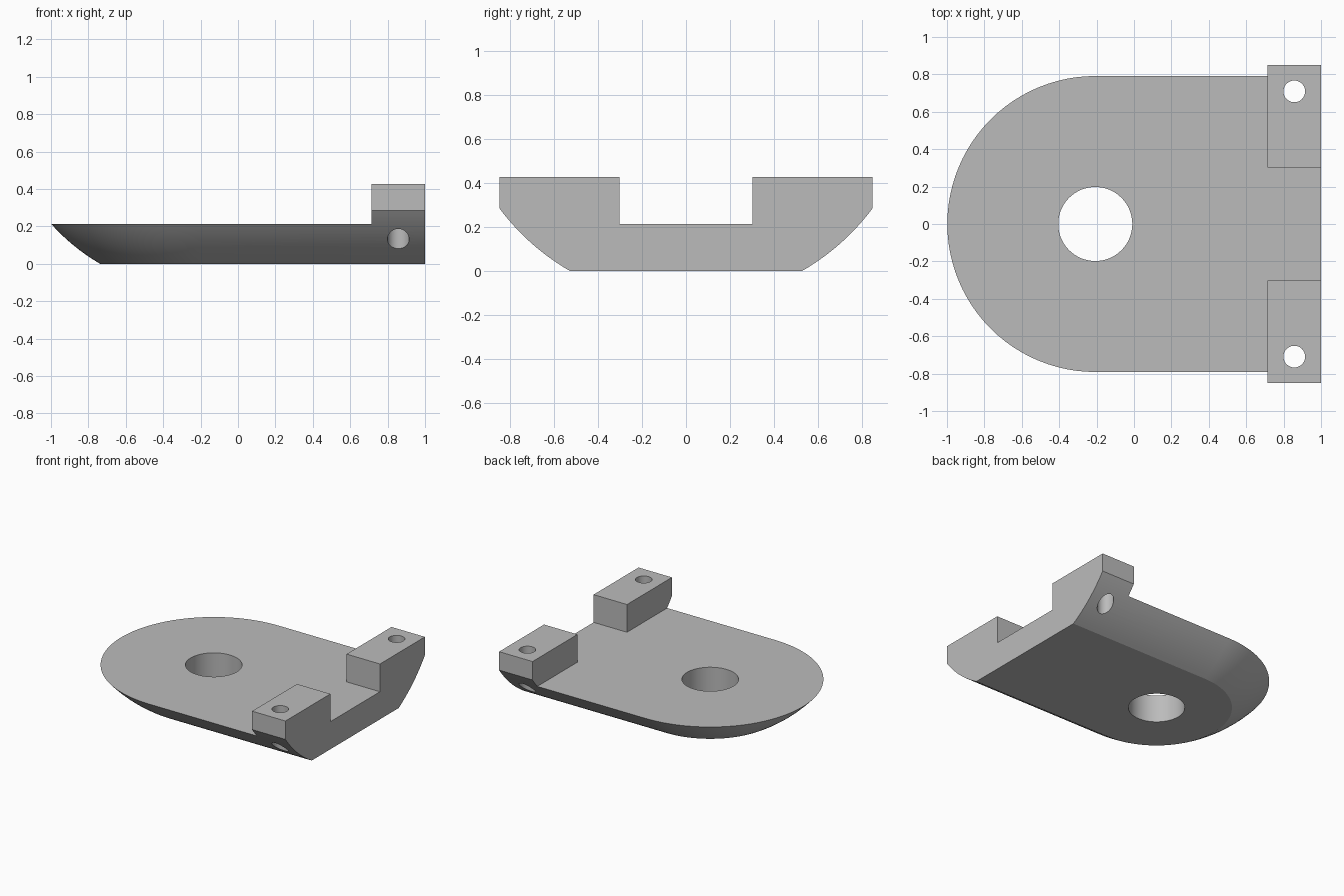
import bpy
import bmesh
from math import sin, cos, pi, sqrt, radians

cube = bpy.data.objects.get("Cube")
if cube:
    bpy.data.objects.remove(cube, do_unlink=True)

# Main dimensions
NOSE_X, END_X = -0.207, 1.0
FLOOR_Z, BULGE_Z, TOP_Z = 0.213, 0.285, 0.427
BALL_Z, BALL_R = 0.917, 1.059
LUG_X, LUG_Y = 0.715, 0.302

grey = bpy.data.materials.new("plain grey")
grey.use_nodes = True
colour = (0.5, 0.5, 0.5, 1)
grey.diffuse_color = colour
grey.node_tree.nodes["Principled BSDF"].inputs["Base Color"].default_value = colour


def hull_radius(z):
    z = min(z, BULGE_Z)
    return sqrt(BALL_R ** 2 - (BALL_Z - z) ** 2)


def make_hull(name, steps=48):
    """Stack U-shaped outlines that follow the rounded underside."""
    bm = bmesh.new()
    levels = [BULGE_Z * i / 16 for i in range(17)] + [TOP_Z]
    rings = []
    for z in levels:
        r = hull_radius(z)
        outline = [(END_X, r)]
        for i in range(steps + 1):
            a = pi / 2 + pi * i / steps
            outline.append((NOSE_X + r * cos(a), r * sin(a)))
        outline.append((END_X, -r))
        rings.append([bm.verts.new((x, y, z)) for x, y in outline])
    n = len(rings[0])
    for low, high in zip(rings, rings[1:]):
        for i in range(n - 1):
            bm.faces.new((low[i], low[i + 1], high[i + 1], high[i]))
    # Flat end, bottom and top
    bm.faces.new([r[0] for r in rings] + [r[-1] for r in reversed(rings)])
    bm.faces.new(rings[0])
    bm.faces.new(rings[-1])
    bmesh.ops.recalc_face_normals(bm, faces=bm.faces)
    mesh = bpy.data.meshes.new(name)
    bm.to_mesh(mesh)
    bm.free()
    obj = bpy.data.objects.new(name, mesh)
    bpy.context.collection.objects.link(obj)
    mesh.materials.append(grey)
    return obj


def cut(target, cutter):
    cutter.hide_render = True
    mod = target.modifiers.new("cut", "BOOLEAN")
    mod.operation = "DIFFERENCE"
    mod.solver = "EXACT"
    mod.object = cutter
    bpy.context.view_layer.objects.active = target
    bpy.ops.object.modifier_apply(modifier=mod.name)
    bpy.data.objects.remove(cutter, do_unlink=True)


def box(x0, x1, y, z0, z1):
    bpy.ops.mesh.primitive_cube_add(size=1, location=((x0 + x1) / 2, 0, (z0 + z1) / 2))
    obj = bpy.context.object
    obj.scale = (x1 - x0, 2 * y, z1 - z0)
    bpy.context.view_layer.update()
    return obj


def drill(x, y, r):
    bpy.ops.mesh.primitive_cylinder_add(vertices=64, radius=r, depth=2, location=(x, y, 0))
    return bpy.context.object


bracket = make_hull("bracket_body")

# Clear the plate top, then the gap between the two lugs
cut(bracket, box(-2, LUG_X, 2, FLOOR_Z, 1))
cut(bracket, box(LUG_X - 0.1, 2, LUG_Y, FLOOR_Z, 1))

# Large plate hole and a bolt hole through each lug
cut(bracket, drill(NOSE_X, 0, 0.198))
for side in (-1, 1):
    cut(bracket, drill(0.857, side * 0.709, 0.058))

bpy.ops.object.select_all(action="DESELECT")
bracket.select_set(True)
bpy.context.view_layer.objects.active = bracket
bpy.ops.object.shade_smooth_by_angle(angle=radians(20))
